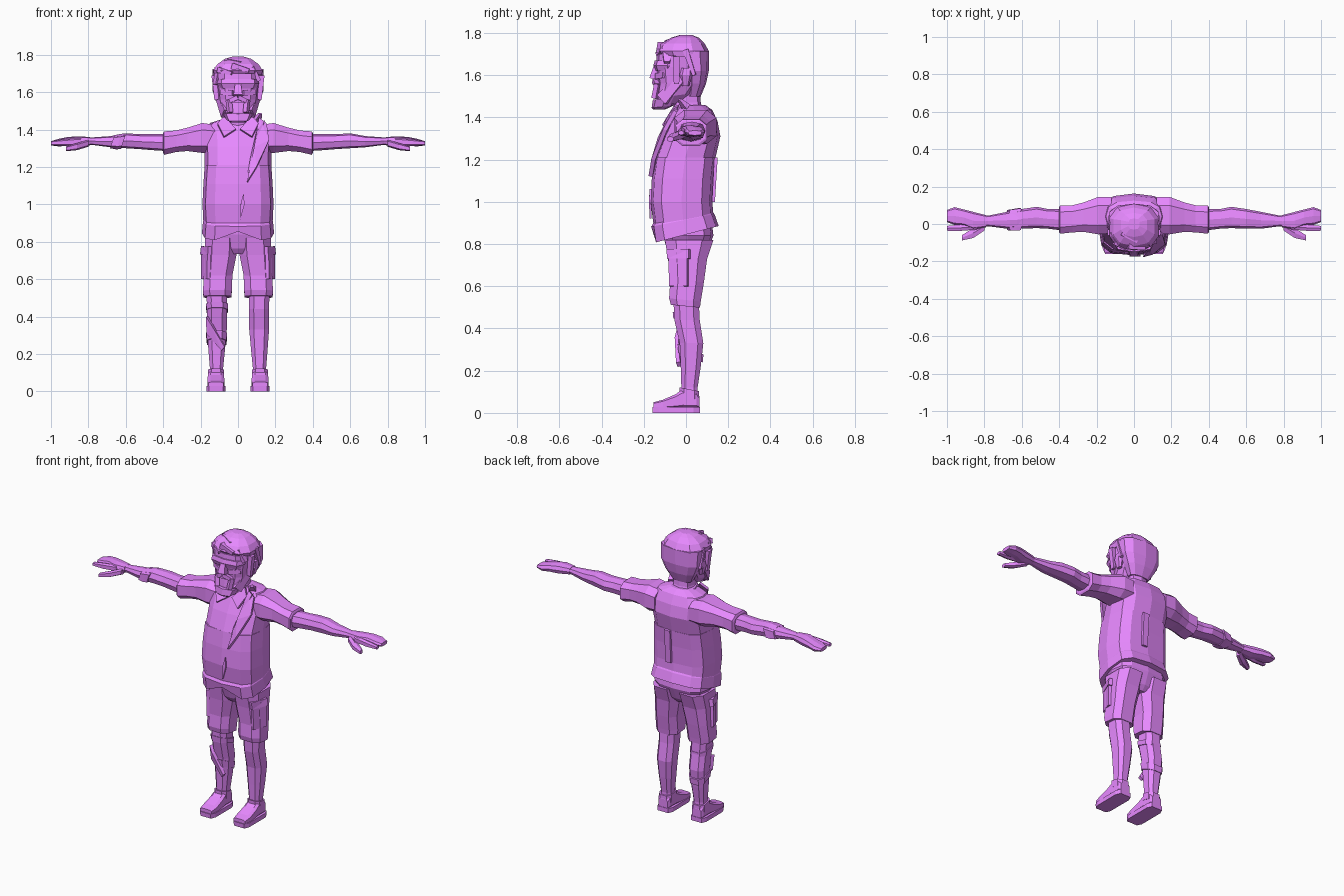
import bpy, bmesh
from math import cos, sin, pi
from mathutils import Vector

purple = bpy.data.materials.new("purple")
purple.diffuse_color = (0.8, 0.25, 1.0, 1)


def finish(name, bm, mirror=False):
    bmesh.ops.recalc_face_normals(bm, faces=bm.faces)
    me = bpy.data.meshes.new(name)
    bm.to_mesh(me)
    bm.free()
    me.materials.append(purple)
    ob = bpy.data.objects.new(name, me)
    bpy.context.collection.objects.link(ob)
    if mirror:
        ob.modifiers.new("mirror", 'MIRROR').use_mirror_merge = False
    return ob


def loft(name, axis, rings, n=8, power=0.7, mirror=False, tilt=0.0, tilts=None, turn=0.0):
    """Rings are (position, a0, a1, b0, b1): bounds across the axis."""
    def bend(v):
        return 0 if abs(v) < 1e-6 else abs(v) ** power * (1 if v > 0 else -1)
    angles = [2 * pi * (i + turn) / n - pi / 2 for i in range(n)]
    raw = [(bend(cos(w)), bend(sin(w))) for w in angles]
    ma, mb = max(abs(p[0]) for p in raw), max(abs(p[1]) for p in raw)
    bm = bmesh.new()
    loops = []
    for k, (t, a0, a1, b0, b1) in enumerate(rings):
        loop = []
        for c, s in raw:
            a = (a0 + a1) / 2 + c / ma * (a1 - a0) / 2
            b = (b0 + b1) / 2 + s / mb * (b1 - b0) / 2
            q = t + (tilts[k] if tilts else tilt) * b
            loop.append(bm.verts.new({'z': (a, b, q), 'x': (q, a, b), 'y': (a, q, b)}[axis]))
        loops.append(loop)
    for l0, l1 in zip(loops, loops[1:]):
        for i in range(n):
            j = (i + 1) % n
            bm.faces.new((l0[i], l0[j], l1[j], l1[i]))
    bm.faces.new(loops[0][::-1])
    bm.faces.new(loops[-1])
    return finish(name, bm, mirror)


def panel(name, pts, thick=0.015, mirror=False):
    """Flat patch of points, thickened."""
    bm = bmesh.new()
    bm.faces.new([bm.verts.new(p) for p in pts])
    bmesh.ops.triangulate(bm, faces=bm.faces)
    ob = finish(name, bm, mirror)
    sol = ob.modifiers.new("thickness", 'SOLIDIFY')
    sol.thickness, sol.offset = thick, 0
    return ob


def bar(name, p, q, w, h, taper=0.7, mirror=False):
    """Four-sided tapered stick from p to q."""
    p, q = Vector(p), Vector(q)
    rot = (q - p).to_track_quat('Z', 'Y')
    bm = bmesh.new()
    ends = [[bm.verts.new(o + rot @ Vector((x * w * s, y * h * s, 0)))
             for x, y in ((-1, -1), (1, -1), (1, 1), (-1, 1))] for o, s in ((p, 1), (q, taper))]
    for i in range(4):
        j = (i + 1) % 4
        bm.faces.new((ends[0][i], ends[0][j], ends[1][j], ends[1][i]))
    bm.faces.new(ends[0])
    bm.faces.new(ends[1])
    return finish(name, bm, mirror)


# Shirt: body, flared hem with a notch at the front
loft("shirt_body", 'z', [
    (0.90, -.185, .185, -.155, .132), (1.00, -.19, .19, -.168, .125),
    (1.11, -.185, .185, -.162, .13), (1.21, -.178, .178, -.148, .14)], n=12, power=0.62)
loft("shirt_chest", 'z', [
    (1.21, -.178, .178, -.148, .14), (1.31, -.18, .18, -.11, .163),
    (1.38, -.185, .185, -.075, .15), (1.435, -.15, .15, -.045, .125),
    (1.46, -.07, .07, -.03, .09)], n=12, power=0.72)
hem = loft("shirt_hem", 'z', [
    (0.845, -.193, .193, -.155, .155), (0.915, -.187, .187, -.165, .135),
    (0.93, -.18, .18, -.155, .125)], n=12, power=0.62, tilts=[.26, .2, .2])
hem.data.vertices[0].co.z += 0.05

# Collar and front flaps
loft("collar", 'z', [(1.43, -.10, .10, -.055, .12), (1.462, -.08, .08, -.05, .095),
                     (1.462, -.07, .07, -.045, .085)], power=0.8, tilts=[-.05, -.1, -.1])
panel("collar_flap", [(.012, -.075, 1.40), (.075, -.108, 1.36), (.11, -.065, 1.43),
                      (.075, -.035, 1.47)], mirror=True)

# Torn cloth on the front and back
panel("torn_strip_outer", [(.05, -.168, 1.12), (.10, -.155, 1.20), (.165, -.10, 1.34),
                           (.15, -.05, 1.43), (.11, -.045, 1.46), (.085, -.125, 1.30)], 0.02)
panel("torn_strip_inner", [(.06, -.16, 1.17), (.075, -.145, 1.25), (.10, -.085, 1.39),
                           (.14, -.05, 1.45), (.12, -.095, 1.35)], 0.02)
panel("torn_slit", [(.012, -.168, .92), (.035, -.17, 1.0), (.03, -.168, 1.06), (.015, -.17, 1.01)], 0.01)
bar("back_strip", (.03, .142, 1.21), (.03, .13, 1.0), .02, .008, .9)
bar("shoulder_tuft", (.10, .0, 1.45), (.12, -.03, 1.485), .022, .015, .4)

# Sleeves and arms
loft("sleeve", 'x', [
    (.12, -.05, .145, 1.28, 1.425), (.19, -.055, .145, 1.275, 1.435),
    (.27, -.042, .115, 1.285, 1.41), (.33, -.045, .10, 1.28, 1.395),
    (.395, -.052, .10, 1.265, 1.39), (.40, -.045, .09, 1.275, 1.38)], mirror=True, turn=.5)
loft("arm", 'x', [
    (.38, -.035, .08, 1.285, 1.375), (.46, -.025, .08, 1.29, 1.375),
    (.52, -.022, .092, 1.295, 1.375), (.60, -.025, .08, 1.30, 1.38),
    (.68, -.025, .065, 1.305, 1.365), (.78, -.012, .045, 1.318, 1.358),
    (.81, -.015, .045, 1.318, 1.36)], mirror=True)
loft("forearm_wrap", 'x', [(-1.10, -.033, .075, 1.30, 1.37), (-1.065, -.035, .08, 1.294, 1.377),
                           (-1.04, -.033, .085, 1.296, 1.38)], n=6, tilt=.32)

# Hands
loft("palm", 'x', [
    (.79, -.018, .047, 1.316, 1.36), (.86, -.03, .065, 1.308, 1.364),
    (.91, -.008, .078, 1.312, 1.36), (.96, -.005, .09, 1.31, 1.35),
    (1.0, .01, .075, 1.315, 1.338)], n=8, power=.65, mirror=True)
loft("first_finger", 'x', [(.84, -.03, .0, 1.316, 1.356), (.93, -.037, -.004, 1.312, 1.348),
                           (1.0, -.036, -.010, 1.316, 1.338)], n=6, mirror=True)
loft("thumb", 'x', [(.80, -.035, .01, 1.308, 1.345), (.86, -.075, -.022, 1.29, 1.328),
                    (.92, -.088, -.06, 1.284, 1.31)], n=6, mirror=True)

# Shorts
loft("shorts_waist", 'z', [
    (.735, -.05, .05, -.065, .075), (.765, -.13, .13, -.086, .10),
    (.84, -.178, .178, -.11, .13), (.92, -.17, .17, -.12, .12)], n=12, power=.65)
loft("shorts_leg", 'z', [
    (.505, .035, .185, -.072, .066), (.535, .033, .187, -.08, .07),
    (.62, .03, .183, -.075, .085), (.73, .008, .18, -.085, .10),
    (.82, .005, .175, -.10, .13)], mirror=True, turn=.5, tilts=[-.1, -.1, 0, 0, 0])
panel("pocket", [(.155, -.076, .60), (.187, .01, .60), (.185, .01, .76), (.152, -.08, .76)],
      .024, mirror=True)
panel("pocket_flap", [(.148, -.084, .73), (.19, .018, .73), (.184, .018, .775), (.146, -.088, .775)],
      .03, mirror=True)

# Legs, with a torn bandage on one of them
loft("leg", 'z', [
    (.05, .08, .155, -.025, .058), (.12, .08, .15, -.022, .055),
    (.22, .07, .158, -.025, .07), (.33, .06, .166, -.03, .082),
    (.44, .06, .165, -.055, .065), (.54, .06, .17, -.06, .06)], mirror=True, turn=.5)
loft("knee_band", 'z', [(.43, -.168, -.055, -.06, .067), (.46, -.171, -.053, -.063, .067)],
     tilt=-.3, turn=.5)
loft("shin_bandage", 'z', [(.27, -.166, -.062, -.035, .079), (.31, -.17, -.058, -.04, .083)],
     tilt=-.4, turn=.5)
panel("bandage_end", [(-.085, -.03, .22), (-.165, -.02, .31), (-.165, -.035, .40),
                      (-.14, -.045, .36), (-.07, -.038, .24)], .02)

# Socks and shoes
loft("sock", 'z', [(.07, .075, .16, -.03, .063), (.115, .075, .16, -.032, .062)],
     mirror=True, turn=.5, tilt=-.2)
loft("sole", 'z', [(0, .068, .168, -.158, .066), (.028, .068, .168, -.16, .066)],
     power=.35, turn=.5, mirror=True)
loft("shoe_upper", 'y', [
    (-.155, .078, .158, .02, .05), (-.11, .072, .164, .02, .062),
    (-.05, .074, .162, .02, .088), (-.015, .076, .16, .02, .112),
    (.05, .078, .158, .02, .10), (.063, .085, .15, .02, .08)], power=.5, turn=.5, mirror=True)

# Neck and face
loft("neck", 'z', [(1.40, -.075, .075, -.05, .09), (1.47, -.062, .062, -.06, .07),
                   (1.56, -.062, .062, -.065, .065)])
loft("face", 'z', [
    (1.475, -.06, .06, -.14, -.01), (1.51, -.092, .092, -.14, .03),
    (1.56, -.106, .106, -.132, .07), (1.64, -.115, .115, -.142, .08),
    (1.70, -.118, .118, -.138, .09)], n=12, power=.7, tilts=[.18, .12, 0, 0, 0])
loft("brow", 'z', [(1.62, -.10, .10, -.145, -.03), (1.645, -.112, .112, -.155, -.02),
                   (1.67, -.108, .108, -.148, -.02)], power=.65)
bar("nose", (0, -.14, 1.64), (0, -.153, 1.582), .016, .014, 1.5)
bar("cheek", (.025, -.135, 1.595), (.09, -.10, 1.60), .014, .014, .9, mirror=True)

# Beard, moustache and open mouth
loft("beard_chin", 'z', [(1.437, -.035, .035, -.155, -.10), (1.462, -.062, .062, -.163, -.06),
                         (1.50, -.082, .082, -.157, -.04)], n=8, tilts=[0, .1, .1])
bar("beard_jaw", (.062, -.11, 1.485), (.10, -.02, 1.59), .022, .03, .8, mirror=True)
bar("moustache", (0, -.148, 1.572), (.05, -.135, 1.55), .012, .012, .9, mirror=True)
bar("mouth_side", (.05, -.135, 1.558), (.042, -.148, 1.49), .012, .012, 1, mirror=True)
bar("teeth", (-.032, -.14, 1.552), (.032, -.14, 1.552), .007, .008, 1)
loft("ear", 'z', [(1.55, .095, .118, -.02, .015), (1.60, .10, .132, -.03, .03),
                  (1.635, .10, .128, -.02, .03)], n=6, mirror=True)

# Hair cap, back of the head and loose locks
loft("hair_top", 'z', [
    (1.685, -.126, .126, -.13, .108), (1.715, -.132, .132, -.142, .108),
    (1.75, -.11, .11, -.118, .088), (1.778, -.07, .07, -.07, .06),
    (1.79, -.03, .03, -.03, .03)], n=10, power=.8, tilts=[-.1, 0, 0, 0, 0])
loft("hair_back", 'z', [
    (1.50, -.065, .065, .0, .07), (1.56, -.10, .10, .0, .095),
    (1.62, -.126, .126, -.01, .108), (1.715, -.13, .13, -.035, .109)], n=10, power=.8)
for i, (p, q, w) in enumerate([
        ((-.10, -.09, 1.72), (-.03, -.132, 1.70), .022), ((-.03, -.11, 1.74), (.06, -.125, 1.715), .024),
        ((.07, -.09, 1.73), (.115, -.09, 1.66), .024), ((-.10, -.06, 1.73), (-.118, -.07, 1.64), .024),
        ((.115, .0, 1.72), (.122, .04, 1.60), .02), ((-.115, .0, 1.72), (-.122, .04, 1.60), .02),
        ((-.06, -.04, 1.765), (.02, -.09, 1.755), .022)]):
    bar(f"hair_lock_{i + 1}", p, q, w, w * .7, .6)
bar("sideburn", (.112, -.045, 1.69), (.102, -.045, 1.56), .016, .03, .8, mirror=True)
